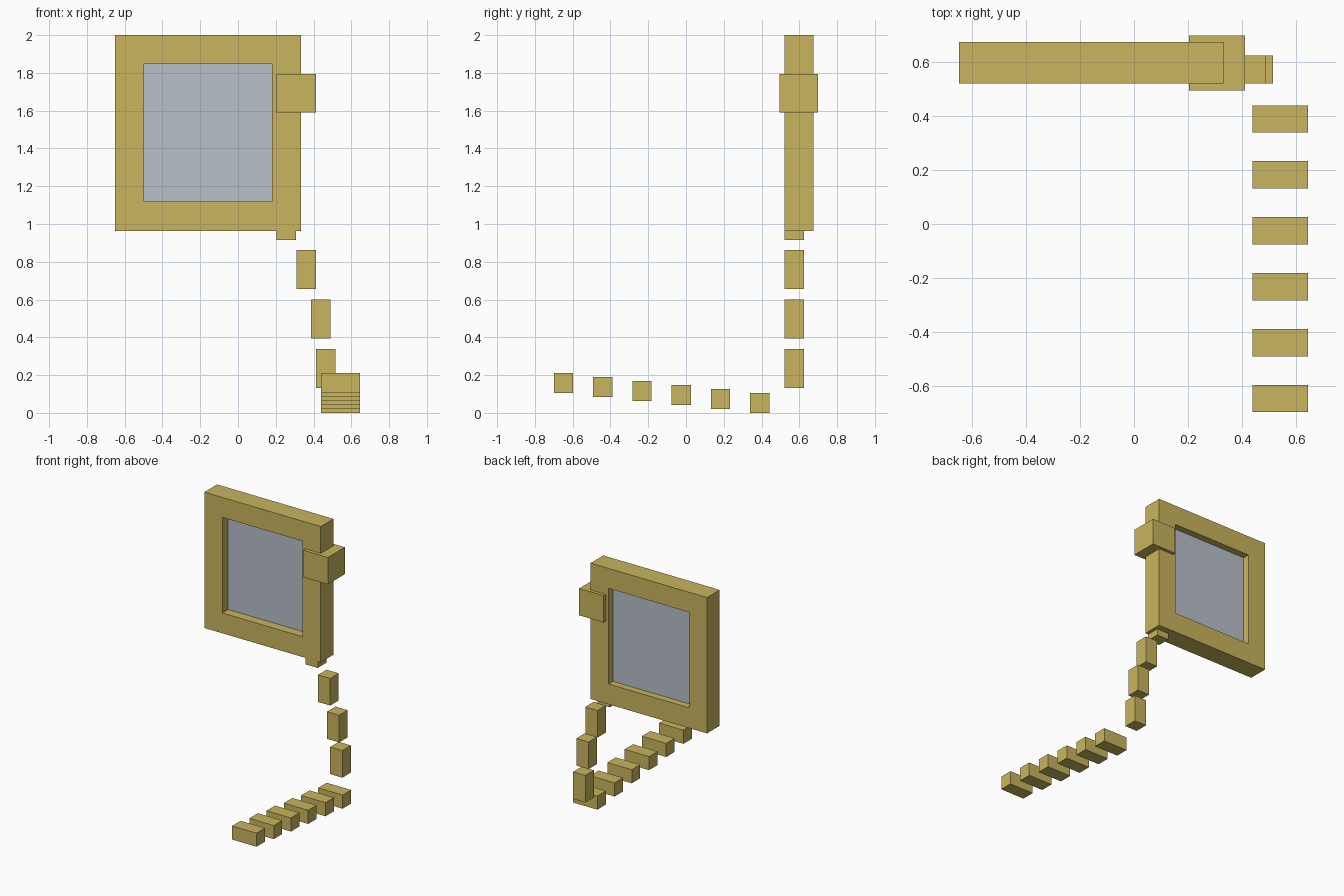
import bpy
import bmesh

default = bpy.data.objects.get("Cube")
if default:
    bpy.data.objects.remove(default, do_unlink=True)


def material(name, color):
    mat = bpy.data.materials.new(name)
    mat.use_nodes = True
    mat.diffuse_color = color
    mat.node_tree.nodes["Principled BSDF"].inputs["Base Color"].default_value = color
    return mat


GOLD = material("gold", (0.584, 0.462, 0.112, 1))
GLASS = material("pale blue grey glass", (0.479, 0.533, 0.590, 1))


def add_object(name, bm, mat):
    bmesh.ops.recalc_face_normals(bm, faces=bm.faces)
    mesh = bpy.data.meshes.new(name)
    bm.to_mesh(mesh)
    bm.free()
    mesh.materials.append(mat)
    obj = bpy.data.objects.new(name, mesh)
    bpy.context.collection.objects.link(obj)
    return obj


def box(name, low, high, mat=GOLD):
    """Box between two opposite corners."""
    bm = bmesh.new()
    bmesh.ops.create_cube(bm, size=1)
    for v in bm.verts:
        v.co = [(a + b) / 2 + c * (b - a) for a, b, c in zip(low, high, v.co)]
    return add_object(name, bm, mat)


def frame(name, outer, inner, front, back):
    """Rectangular ring in the xz plane; rectangles are x0, x1, z0, z1."""
    bm = bmesh.new()
    loops = []
    for (x0, x1, z0, z1), y in ((outer, front), (inner, front),
                                (inner, back), (outer, back)):
        corners = ((x0, z0), (x1, z0), (x1, z1), (x0, z1))
        loops.append([bm.verts.new((x, y, z)) for x, z in corners])
    for a, b in zip(loops, loops[1:] + loops[:1]):
        for i in range(4):
            j = (i + 1) % 4
            bm.faces.new((a[i], a[j], b[j], b[i]))
    return add_object(name, bm, GOLD)


# Window frame, pane and side block
frame("window_frame", (-0.65, 0.333, 0.963, 2.0),
      (-0.497, 0.18, 1.118, 1.847), 0.522, 0.675)
box("window_pane", (-0.497, 0.592, 1.118), (0.18, 0.622, 1.847), GLASS)
box("side_block", (0.205, 0.495, 1.59), (0.412, 0.70, 1.795))

# Hanging chain of upright links
LINK_W, LINK_H = 0.103, 0.207
for n, (x, z) in enumerate(((0.205, 0.914), (0.31, 0.655),
                            (0.386, 0.394), (0.413, 0.132)), 1):
    box(f"chain_link_{n}", (x, 0.522, z), (x + LINK_W, 0.522 + LINK_W, z + LINK_H))

# Row of steps rising towards the front
for n in range(6):
    y, z = 0.339 - n * 0.2076, n * 0.0212
    box(f"step_{n + 1}", (0.44, y, z), (0.646, y + 0.102, z + 0.104))
